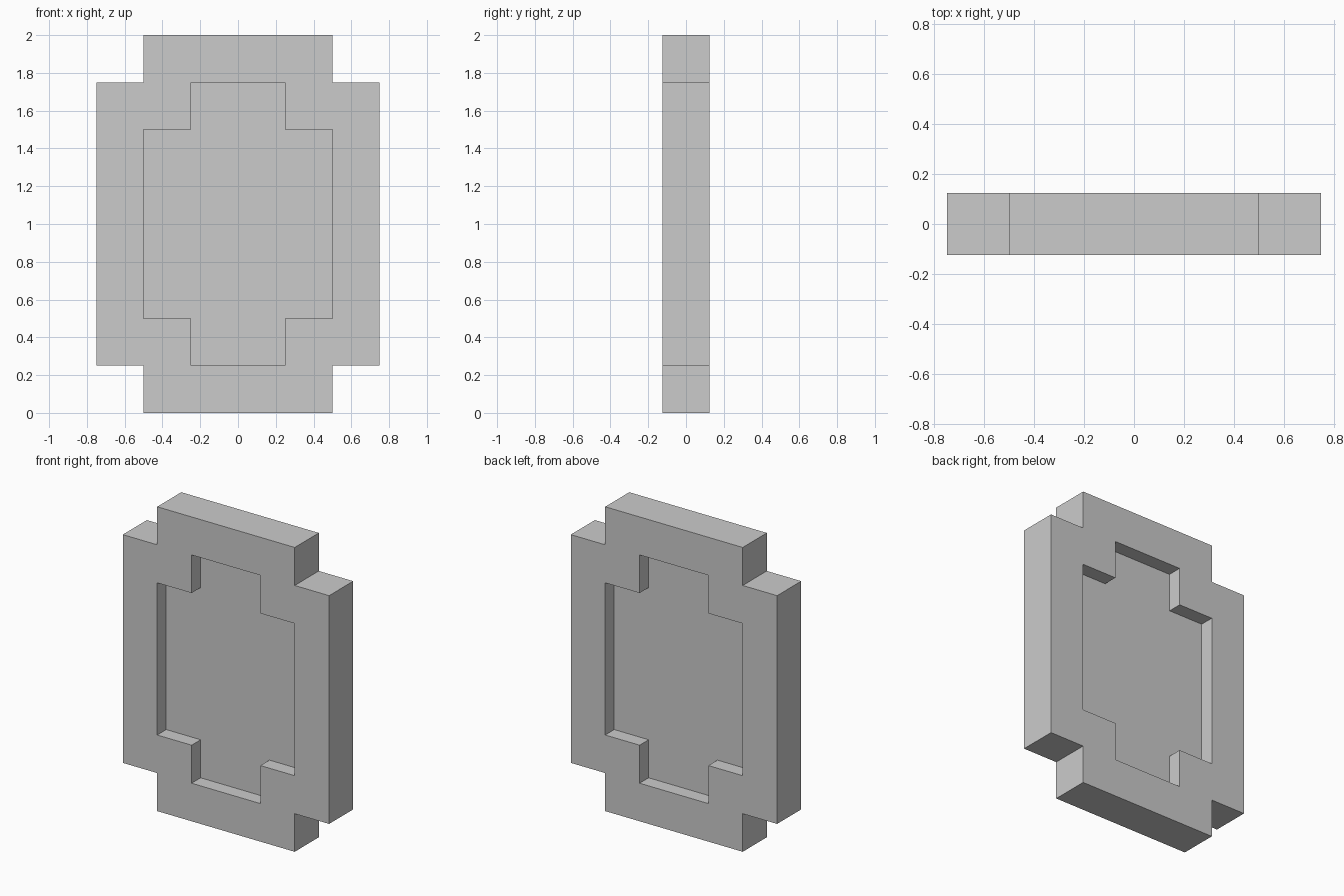
import bpy
import bmesh

if "Cube" in bpy.data.objects:
    bpy.data.objects.remove(bpy.data.objects["Cube"])


def stepped_outline(half_w, half_h, step):
    """Rectangle about z = 1 with a square notch in each corner (12 points)."""
    q = [(half_w - step, half_h), (half_w - step, half_h - step), (half_w, half_h - step)]
    right = q + [(x, -z) for x, z in reversed(q)]
    full = right + [(-x, -z) for x, z in right]
    return [(x, z + 1.0) for x, z in full]


def build_from_loops(name, loops):
    """Skin a series of matching outlines and cap both ends."""
    bm = bmesh.new()
    rings = [[bm.verts.new((x, y, z)) for x, z in pts] for pts, y in loops]
    for r0, r1 in zip(rings, rings[1:]):
        n = len(r0)
        for i in range(n):
            j = (i + 1) % n
            bm.faces.new((r0[i], r0[j], r1[j], r1[i]))
    bm.faces.new(rings[0])
    bm.faces.new(rings[-1])
    bmesh.ops.recalc_face_normals(bm, faces=bm.faces)
    mesh = bpy.data.meshes.new(name)
    bm.to_mesh(mesh)
    bm.free()
    obj = bpy.data.objects.new(name, mesh)
    bpy.context.collection.objects.link(obj)
    return obj


outer = stepped_outline(0.75, 1.0, 0.25)
inner = stepped_outline(0.5, 0.75, 0.25)
FRAME_Y, PANEL_Y = 0.125, 0.03125

# Stepped frame with a panel recessed on both faces
build_from_loops("framed_panel", [
    (inner, -PANEL_Y), (inner, -FRAME_Y), (outer, -FRAME_Y),
    (outer, FRAME_Y), (inner, FRAME_Y), (inner, PANEL_Y),
])
